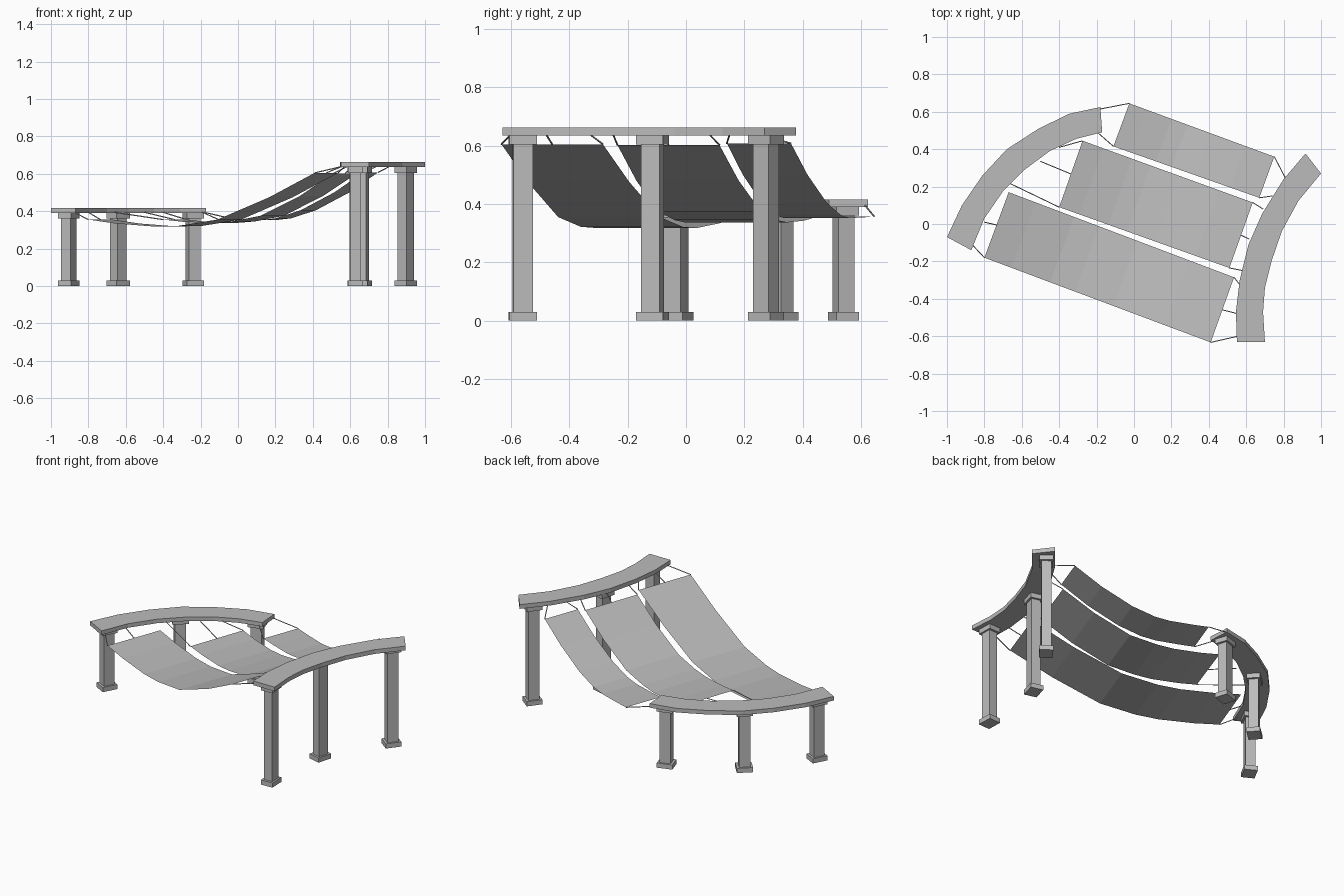
import bpy, bmesh, math
from mathutils import Vector, Matrix

cube = bpy.data.objects.get("Cube")
if cube:
    bpy.data.objects.remove(cube, do_unlink=True)

grey = bpy.data.materials.new("light_grey")
grey.use_nodes = True
grey.diffuse_color = (0.5, 0.5, 0.5, 1)
grey.node_tree.nodes["Principled BSDF"].inputs["Base Color"].default_value = (0.5, 0.5, 0.5, 1)


def finish(bm, name, solid=True):
    if solid:
        bmesh.ops.recalc_face_normals(bm, faces=bm.faces)
    mesh = bpy.data.meshes.new(name)
    bm.to_mesh(mesh)
    bm.free()
    mesh.materials.append(grey)
    obj = bpy.data.objects.new(name, mesh)
    bpy.context.scene.collection.objects.link(obj)
    return obj


def beam(name, inner, outer, low, high):
    """Curved flat beam: a rectangular section swept between two plan edges."""
    bm = bmesh.new()
    rings = [[bm.verts.new((*p, z)) for p, z in ((i, low), (o, low), (o, high), (i, high))]
             for i, o in zip(inner, outer)]
    for a, b in zip(rings, rings[1:]):
        for k in range(4):
            n = (k + 1) % 4
            bm.faces.new((a[k], a[n], b[n], b[k]))
    bm.faces.new(rings[0])
    bm.faces.new(rings[-1])
    finish(bm, name)


def post(name, x, y, angle, top):
    """Square column with a foot pad and a cap pad."""
    bm = bmesh.new()
    pad = 0.03
    turn = Matrix.Rotation(math.radians(angle), 4, "Z")
    for length, width, z0, z1 in ((0.095, 0.08, 0, pad),
                                  (0.067, 0.058, pad, top - pad),
                                  (0.095, 0.08, top - pad, top)):
        place = Matrix.Translation((x, y, (z0 + z1) / 2)) @ turn
        bmesh.ops.create_cube(bm, size=1,
                              matrix=place @ Matrix.Diagonal((length, width, z1 - z0, 1)))
    finish(bm, name)


def sling(name, near_low, far_low, near_high, far_high, heights):
    """Sagging sheet; returns a function giving points on its two ends."""
    bm = bmesh.new()
    rows = []
    for t, z in zip(STEPS, heights):
        row = []
        for a, b in ((near_low, near_high), (far_low, far_high)):
            p = Vector(a).lerp(Vector(b), t)
            row.append(bm.verts.new((p.x, p.y, z)))
        rows.append(row)
    for a, b in zip(rows, rows[1:]):
        bm.faces.new((a[0], b[0], b[1], a[1]))
    ends = {"low": [v.co.copy() for v in rows[0]], "high": [v.co.copy() for v in rows[-1]]}
    finish(bm, name, solid=False)
    return lambda end, f: ends[end][0].lerp(ends[end][1], f)


def cable(name, a, b):
    """Thin tie from a sheet to a beam."""
    a, b = Vector(a), Vector(b)
    d = b - a
    bm = bmesh.new()
    bmesh.ops.create_cone(bm, cap_ends=True, segments=6, radius1=0.003, radius2=0.003,
                          depth=d.length,
                          matrix=Matrix.Translation((a + b) / 2) @ d.to_track_quat("Z", "Y").to_matrix().to_4x4())
    finish(bm, name)


# Curved beams
LOW, HIGH = 0.39, 0.635
beam("low_beam",
     [(-.87, -.14), (-.80, .03), (-.70, .175), (-.585, .29), (-.45, .39), (-.31, .455), (-.17, .49)],
     [(-1, -.07), (-.92, .10), (-.81, .26), (-.68, .40), (-.51, .51), (-.345, .59), (-.18, .625)],
     LOW, 0.416)
beam("high_beam",
     [(.917, .377), (.80, .24), (.685, .055), (.612, -.11), (.565, -.30), (.545, -.47), (.55, -.63)],
     [(1, .27), (.88, .125), (.79, -.04), (.735, -.20), (.70, -.34), (.69, -.47), (.70, -.63)],
     HIGH, 0.662)

# Posts
for i, (x, y, angle) in enumerate([(-.905, -.035, 62), (-.64, .325, 42), (-.24, .54, 18)]):
    post(f"low_post_{i + 1}", x, y, angle, LOW)
for i, (x, y, angle) in enumerate([(.627, -.56, 92), (.665, -.115, 75), (.897, .274, 53)]):
    post(f"high_post_{i + 1}", x, y, angle, HIGH)

# Hanging sheets
STEPS = (0, .12, .29, .40, .57, .8, 1)
sheets = [
    sling("front_sheet", (-.80, -.18), (-.67, .17), (.41, -.633), (.535, -.285),
          (.355, .334, .318, .322, .355, .475, .605)),
    sling("middle_sheet", (-.40, .09), (-.275, .445), (.51, -.235), (.635, .115),
          (.355, .343, .337, .345, .375, .48, .602)),
    sling("back_sheet", (-.11, .415), (-.025, .645), (.67, .14), (.75, .36),
          (.358, .354, .352, .362, .405, .50, .608)),
]

# Tie cables: sheet index, position across its end, beam anchor in plan
ties = {
    "low": [(0, 0, -.875, -.10), (0, .5, -.80, .01), (1, 0, -.66, .215),
            (1, .5, -.50, .335), (1, 1, -.40, .41), (2, 0, -.19, .485), (2, 1, -.18, .615)],
    "high": [(0, 0, .555, -.60), (0, .5, .555, -.48), (0, 1, .57, -.33), (1, 0, .585, -.25),
             (1, .5, .615, -.08), (1, 1, .69, .08), (2, 0, .74, .15), (2, 1, .81, .245)],
}
for end, rows in ties.items():
    z = (LOW if end == "low" else HIGH) + 0.004
    for i, (s, f, x, y) in enumerate(rows):
        cable(f"{end}_cable_{i + 1}", sheets[s](end, f), (x, y, z))
